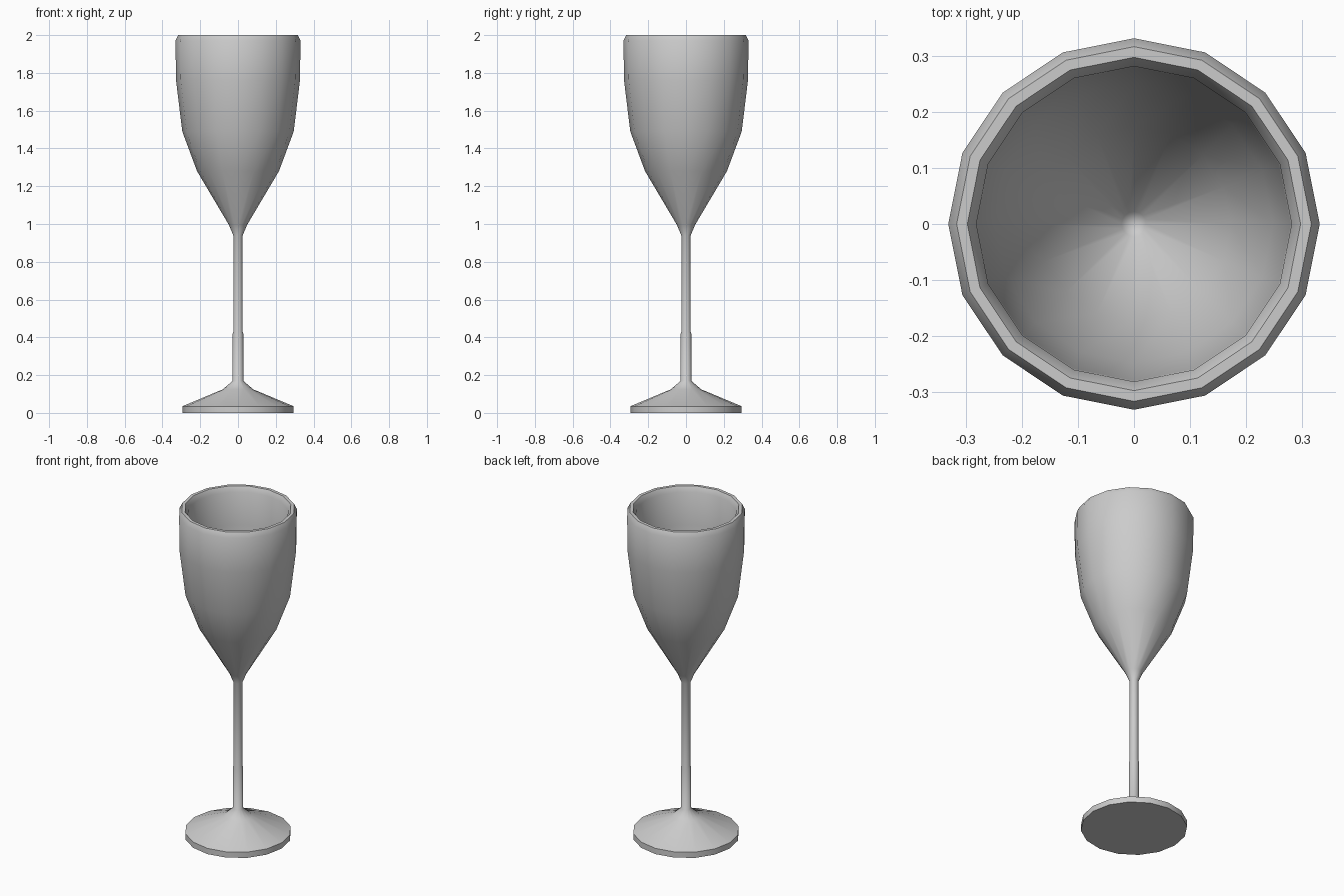
import bpy, bmesh, math

if "Cube" in bpy.data.objects:
    bpy.data.objects.remove(bpy.data.objects["Cube"])

SIDES = 16


def lathe(name, profile):
    """Spin an (radius, height) profile around z into a closed smooth solid."""
    bm = bmesh.new()
    verts = [bm.verts.new((r, 0, z)) for r, z in profile]
    edges = [bm.edges.new(pair) for pair in zip(verts, verts[1:])]
    bmesh.ops.spin(bm, geom=verts + edges, cent=(0, 0, 0), axis=(0, 0, 1),
                   angle=math.tau, steps=SIDES, use_duplicate=False)
    bmesh.ops.remove_doubles(bm, verts=bm.verts, dist=0.0005)
    bmesh.ops.recalc_face_normals(bm, faces=bm.faces)
    mesh = bpy.data.meshes.new(name)
    bm.to_mesh(mesh)
    bm.free()
    obj = bpy.data.objects.new(name, mesh)
    bpy.context.collection.objects.link(obj)
    bpy.context.view_layer.objects.active = obj
    bpy.ops.object.select_all(action='DESELECT')
    obj.select_set(True)
    bpy.ops.object.shade_smooth_by_angle(angle=math.radians(60))
    return obj


# Foot, stem and bowl are one continuous piece of glass
foot = [(0, 0), (0.295, 0), (0.295, 0.035), (0.08, 0.125), (0.028, 0.17)]
stem = [(0.028, 0.42), (0.025, 0.43), (0.025, 0.94)]
bowl_outside = [(0.048, 0.995), (0.217, 1.28), (0.295, 1.49),
                (0.328, 1.76), (0.331, 1.97)]
rim = [(0.316, 2.0), (0.297, 2.0)]
bowl_inside = [(0.281, 1.97), (0.279, 1.77), (0.248, 1.51),
               (0.173, 1.30), (0.022, 1.04), (0, 1.03)]
lathe("wine_glass", foot + stem + bowl_outside + rim + bowl_inside)
